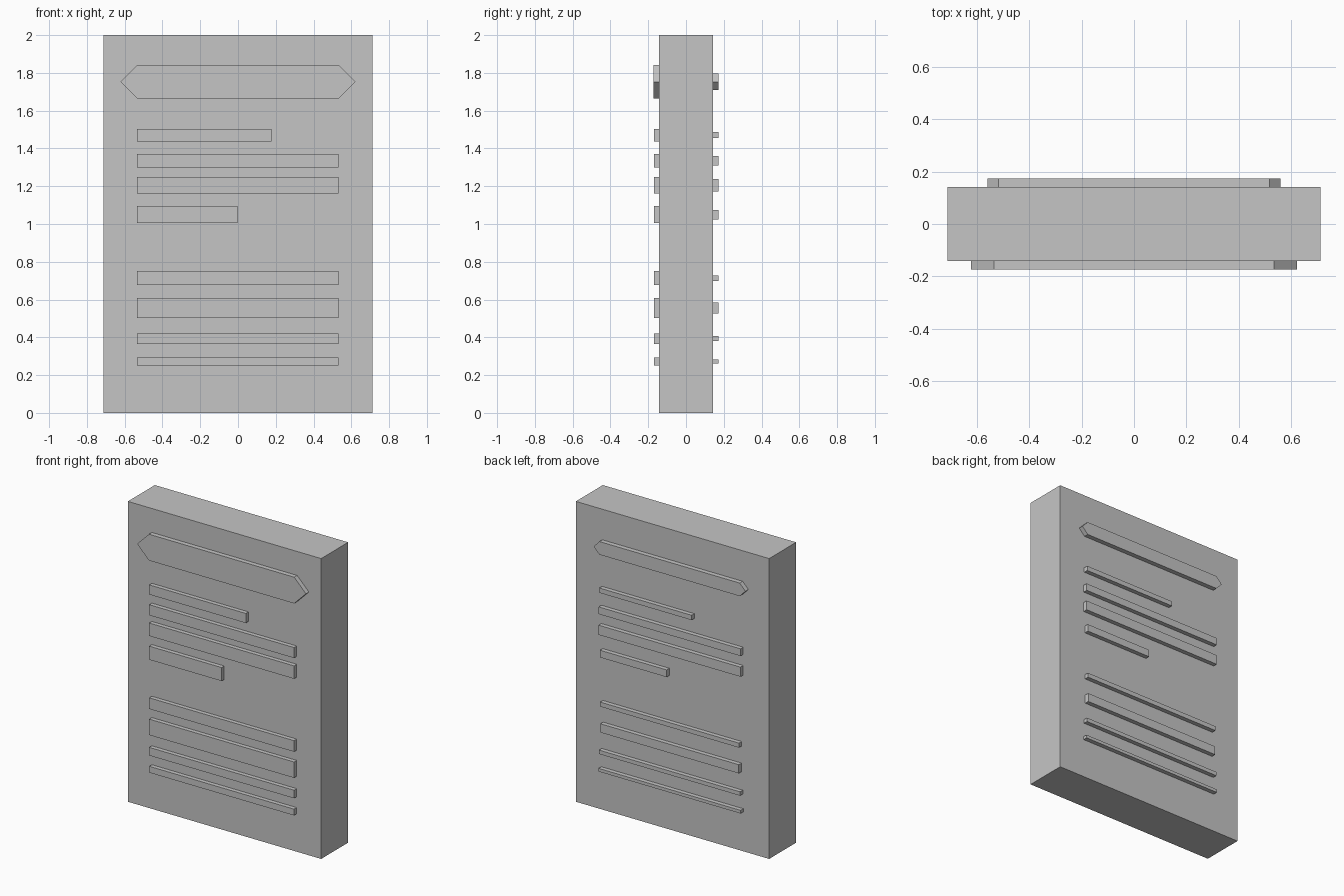
import bpy
import bmesh

cube = bpy.data.objects.get("Cube")
if cube:
    bpy.data.objects.remove(cube, do_unlink=True)

grey = bpy.data.materials.new("plain_grey")
grey.use_nodes = True
colour = (0.56, 0.56, 0.56, 1)
grey.diffuse_color = colour
grey.node_tree.nodes["Principled BSDF"].inputs["Base Color"].default_value = colour


def prism(name, outline, y0, y1):
    """Extrude an outline of (x, z) points from y0 to y1."""
    bm = bmesh.new()
    face = bm.faces.new([bm.verts.new((x, y0, z)) for x, z in outline])
    moved = bmesh.ops.extrude_face_region(bm, geom=[face])["geom"]
    verts = [v for v in moved if isinstance(v, bmesh.types.BMVert)]
    bmesh.ops.translate(bm, verts=verts, vec=(0, y1 - y0, 0))
    bmesh.ops.recalc_face_normals(bm, faces=bm.faces)
    mesh = bpy.data.meshes.new(name)
    bm.to_mesh(mesh)
    bm.free()
    mesh.materials.append(grey)
    obj = bpy.data.objects.new(name, mesh)
    bpy.context.collection.objects.link(obj)
    return obj


def rect(x0, x1, z0, z1):
    return [(x0, z0), (x1, z0), (x1, z1), (x0, z1)]


def pointed(shoulder, tip, z, half):
    return [(-shoulder, z - half), (shoulder, z - half), (tip, z),
            (shoulder, z + half), (-shoulder, z + half), (-tip, z)]


FACE, RAISED = 0.142, 0.173

# Upright slab
prism("slab", rect(-0.712, 0.712, 0, 2), -FACE, FACE)

# Pointed title plates
prism("front_title_plate", pointed(0.535, 0.622, 1.753, 0.0875), -RAISED, -FACE)
prism("back_title_plate", pointed(0.517, 0.559, 1.753, 0.0435), FACE, RAISED)

# Raised lines: right end, centre height, half height, inset of the back copy
LEFT, FULL = -0.535, 0.532
lines = [
    (0.177, 1.470, 0.032, 0.016),
    (FULL, 1.335, 0.035, 0.011),
    (FULL, 1.205, 0.043, 0.011),
    (-0.002, 1.049, 0.045, 0.021),
    (FULL, 0.713, 0.037, 0.022),
    (FULL, 0.555, 0.053, 0.024),
    (FULL, 0.393, 0.027, 0.014),
    (FULL, 0.273, 0.021, 0.0105),
]
for i, (end, z, half, inset) in enumerate(lines, 1):
    prism(f"front_line_{i}", rect(LEFT, end, z - half, z + half), -0.17, -FACE)
    h = half - inset
    prism(f"back_line_{i}", rect(inset - end, -LEFT - inset, z - h, z + h), FACE, 0.171)
